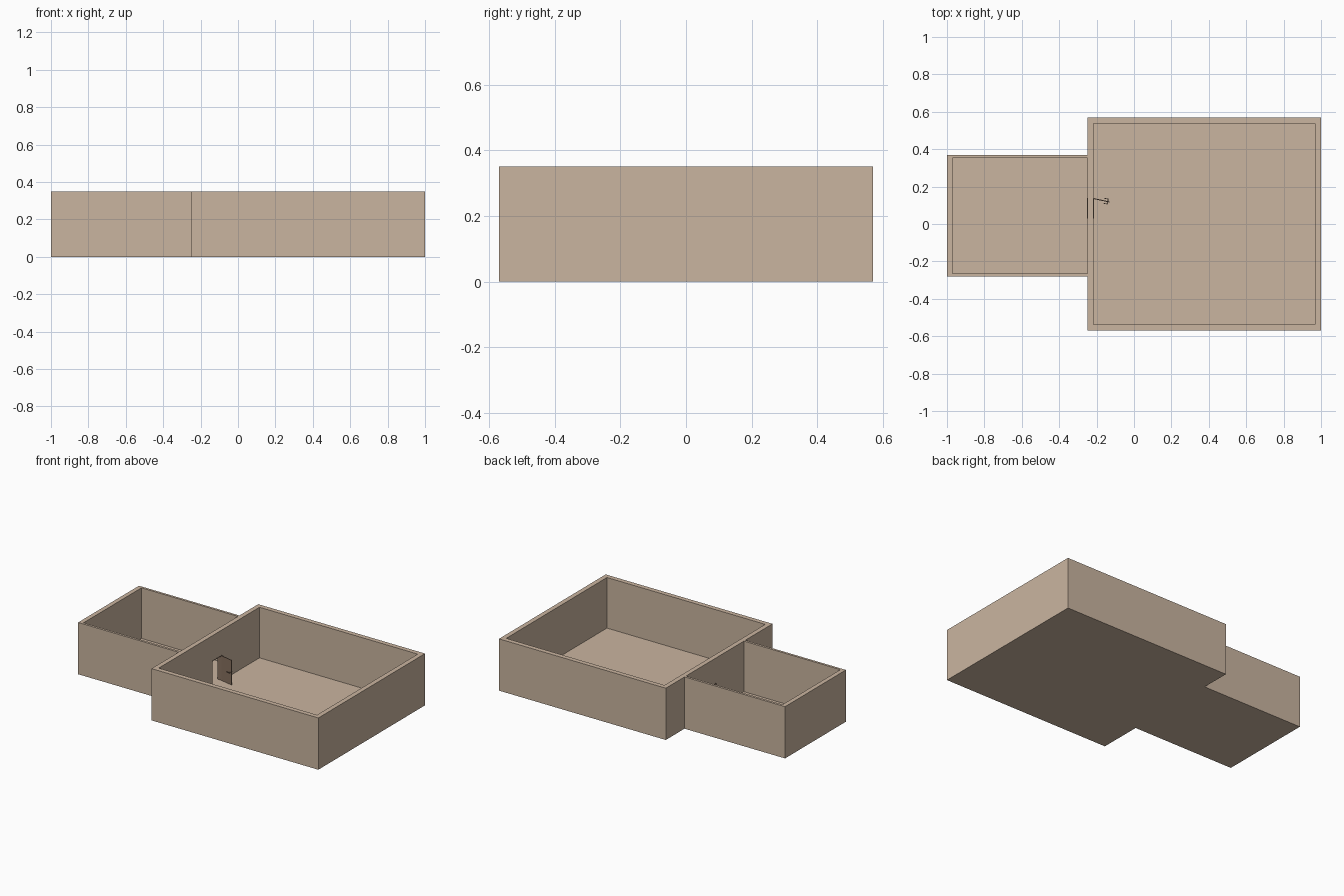
import bpy, bmesh
from math import radians
from mathutils import Matrix, Vector

if "Cube" in bpy.data.objects:
    bpy.data.objects.remove(bpy.data.objects["Cube"])

H, FLOOR = 0.35, 0.008
DOOR_Y0, DOOR_Y1, DOOR_H = 0.03, 0.14, 0.18


def material(name, rgb):
    m = bpy.data.materials.new(name)
    m.diffuse_color = (*rgb, 1)
    m.use_nodes = True
    m.node_tree.nodes["Principled BSDF"].inputs["Base Color"].default_value = m.diffuse_color
    return m


tan = material("plaster", (0.59, 0.46, 0.35))
brown = material("door_wood", (0.25, 0.17, 0.12))


def add_object(name, bm, mat):
    bmesh.ops.recalc_face_normals(bm, faces=bm.faces)
    me = bpy.data.meshes.new(name)
    bm.to_mesh(me)
    bm.free()
    me.materials.append(mat)
    ob = bpy.data.objects.new(name, me)
    bpy.context.collection.objects.link(ob)
    return ob


def box(name, lo, hi, mat):
    lo, hi = Vector(lo), Vector(hi)
    bm = bmesh.new()
    bmesh.ops.create_cube(bm, size=1, matrix=Matrix.Translation((lo + hi) / 2)
                          @ Matrix.Diagonal((*(hi - lo), 1)))
    return add_object(name, bm, mat)


def walls(name, outer, inner, closed=True):
    """Extrude the strip between two matching outlines up to wall height."""
    bm = bmesh.new()
    a, b = ([bm.verts.new((x, y, 0)) for x, y in pts] for pts in (outer, inner))
    n = len(a)
    faces = [bm.faces.new((a[i], a[(i + 1) % n], b[(i + 1) % n], b[i]))
             for i in range(n if closed else n - 1)]
    up = bmesh.ops.extrude_face_region(bm, geom=faces, use_keep_orig=True)["geom"]
    bmesh.ops.translate(bm, vec=(0, 0, H),
                        verts=[v for v in up if isinstance(v, bmesh.types.BMVert)])
    bmesh.ops.dissolve_limit(bm, angle_limit=radians(0.5), verts=bm.verts, edges=bm.edges) if not closed else None
    return add_object(name, bm, tan)


def rect(x0, y0, x1, y1):
    return [(x0, y0), (x1, y0), (x1, y1), (x0, y1)]


# Large room with a doorway cut through its left wall
large = walls("large_room_walls", rect(-0.248, -0.57, 1, 0.57), rect(-0.216, -0.538, 0.968, 0.538))
cutter = box("doorway_cutter", (-0.3, DOOR_Y0, FLOOR), (-0.18, DOOR_Y1, DOOR_H), tan)
cutter.hide_render = True
cutter.hide_viewport = True
cut = large.modifiers.new("doorway", 'BOOLEAN')
cut.object, cut.operation, cut.solver = cutter, 'DIFFERENCE', 'EXACT'

# Small room: three walls meeting the large room
walls("small_room_walls",
      [(-0.248, -0.28), (-1, -0.28), (-1, 0.37), (-0.248, 0.37)],
      [(-0.248, -0.264), (-0.97, -0.264), (-0.97, 0.354), (-0.248, 0.354)], closed=False)

# Floors
box("large_room_floor", (-0.216, -0.538, 0), (0.968, 0.538, FLOOR), tan)
box("small_room_floor", (-0.97, -0.264, 0), (-0.248, 0.354, FLOOR), tan)

# Thin door lining
t = 0.003
box("door_jamb_near", (-0.25, DOOR_Y0, FLOOR), (-0.214, DOOR_Y0 + t, DOOR_H), brown)
box("door_jamb_far", (-0.25, DOOR_Y1 - t, FLOOR), (-0.214, DOOR_Y1, DOOR_H), brown)
box("door_head", (-0.25, DOOR_Y0, DOOR_H - t), (-0.214, DOOR_Y1, DOOR_H), brown)

# Open door leaf with a lever handle on each face, swung about its hinge
parts = [box("door_leaf", (0, -0.005, 0.001), (0.086, 0, 0.168), brown)]
for side, s, y in (("front", -1, -0.005), ("back", 1, 0)):
    stem = sorted((y, y + s * 0.012))
    bar = sorted((y + s * 0.009, y + s * 0.013))
    parts.append(box("handle_stem_" + side, (0.074, stem[0], 0.08), (0.078, stem[1], 0.084), brown))
    parts.append(box("handle_lever_" + side, (0.056, bar[0], 0.08), (0.078, bar[1], 0.084), brown))
for ob in parts:
    ob.matrix_world = Matrix.Translation((-0.214, 0.138, FLOOR)) @ Matrix.Rotation(radians(-12), 4, 'Z')
